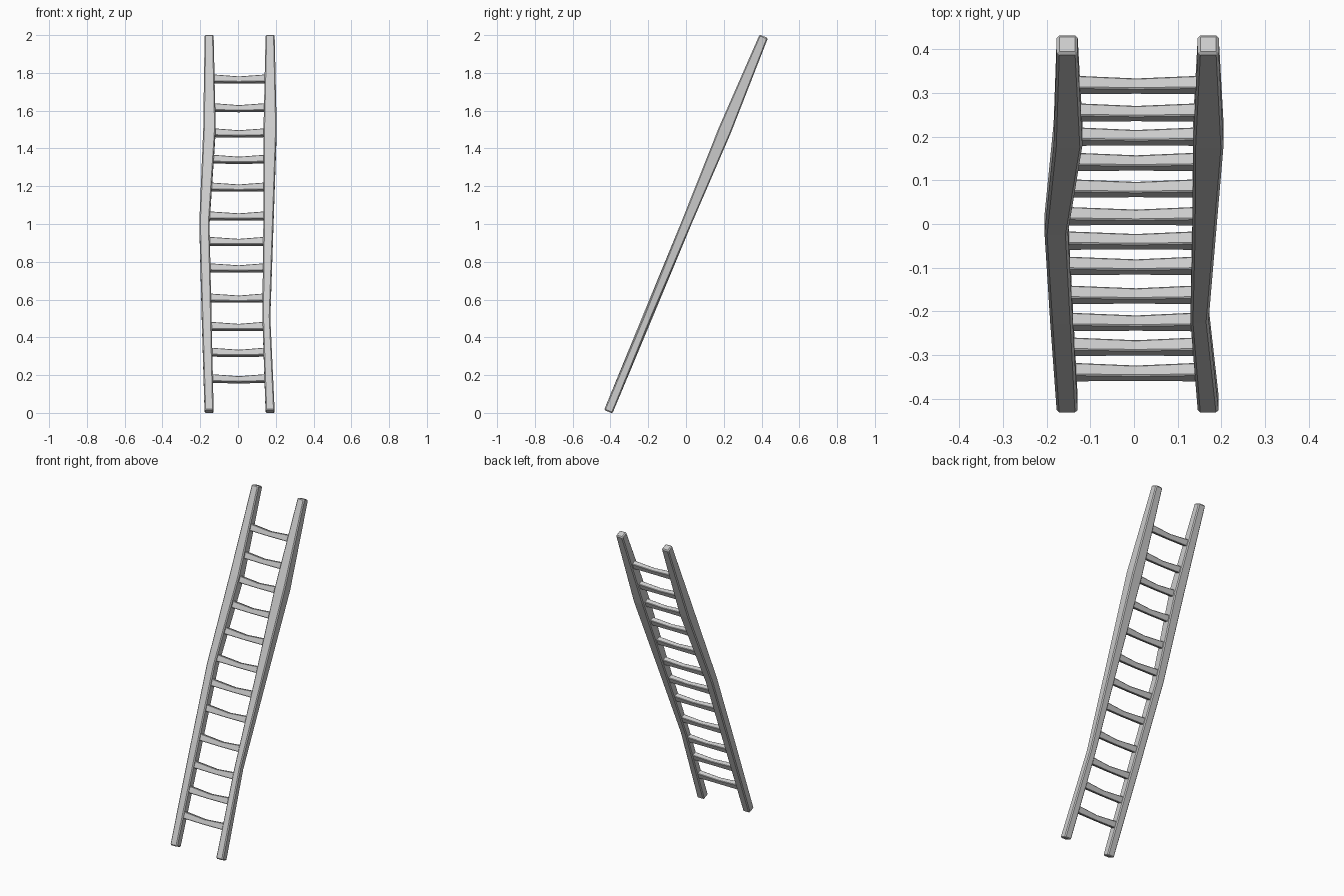
import bpy, bmesh
from math import radians, cos
from mathutils import Matrix

if "Cube" in bpy.data.objects:
    bpy.data.objects.remove(bpy.data.objects["Cube"])

LEAN = radians(22.5)
LENGTH = 2.151
# local frame: z runs along the ladder, then the whole thing leans back (+y)
TILT = Matrix.Translation((0, 0, 1)) @ Matrix.Rotation(-LEAN, 4, 'X')


def loft(name, rings, bevel):
    """Skin a list of 4-point rings, cap the ends and chamfer the long edges."""
    bm = bmesh.new()
    loops = [[bm.verts.new(TILT @ Matrix.Translation(p).to_translation()) for p in r] for r in rings]
    for a, b in zip(loops, loops[1:]):
        for i in range(4):
            j = (i + 1) % 4
            bm.faces.new((a[i], a[j], b[j], b[i]))
    bm.faces.new(loops[0][::-1])
    bm.faces.new(loops[-1])
    bmesh.ops.recalc_face_normals(bm, faces=bm.faces)
    me = bpy.data.meshes.new(name)
    bm.to_mesh(me)
    bm.free()
    ob = bpy.data.objects.new(name, me)
    bpy.context.collection.objects.link(ob)
    mod = ob.modifiers.new("chamfer", 'BEVEL')
    mod.width = bevel
    mod.segments = 1
    mod.limit_method = 'ANGLE'
    mod.angle_limit = radians(40)
    return ob


def rail(name, stations):
    """Crooked square post: evenly spaced (x centre, half width) stations."""
    rings = []
    for i, (x, h) in enumerate(stations):
        z = LENGTH * (i / (len(stations) - 1) - 0.5)
        rings.append([(x - h, -h, z), (x + h, -h, z), (x + h, h, z), (x - h, h, z)])
    return loft(name, rings, 0.006)


def centre_at(stations, t):
    f = t * (len(stations) - 1)
    i = min(int(f), len(stations) - 2)
    return stations[i][0] + (stations[i + 1][0] - stations[i][0]) * (f - i)


def rung(name, z, x0, x1):
    """Bar that is worn thinner in the middle of its top edge."""
    mid = 0.005
    rings = []
    for x, top, low, d in ((x0, 0.023, -0.019, 0.016), (mid, 0.011, -0.021, 0.0135),
                           (x1, 0.023, -0.019, 0.016)):
        rings.append([(x, -d, z + low), (x, d, z + low), (x, d, z + top), (x, -d, z + top)])
    return loft(name, rings, 0.003)


# Side rails
left = [(-0.153, 0.024), (-0.166, 0.026), (-0.178, 0.027), (-0.151, 0.033), (-0.153, 0.024)]
right = [(0.170, 0.024), (0.150, 0.021), (0.161, 0.027), (0.170, 0.035), (0.170, 0.024)]
rail("left_rail", left)
rail("right_rail", right)

# Unevenly spaced rungs (heights above the ground)
heights = [0.18, 0.32, 0.457, 0.607, 0.767, 0.907, 1.042, 1.195, 1.342, 1.482, 1.615, 1.767]
for n, h in enumerate(heights, 1):
    z = (h - 1) / cos(LEAN)
    t = z / LENGTH + 0.5
    rung(f"rung_{n:02d}", z, centre_at(left, t), centre_at(right, t))
